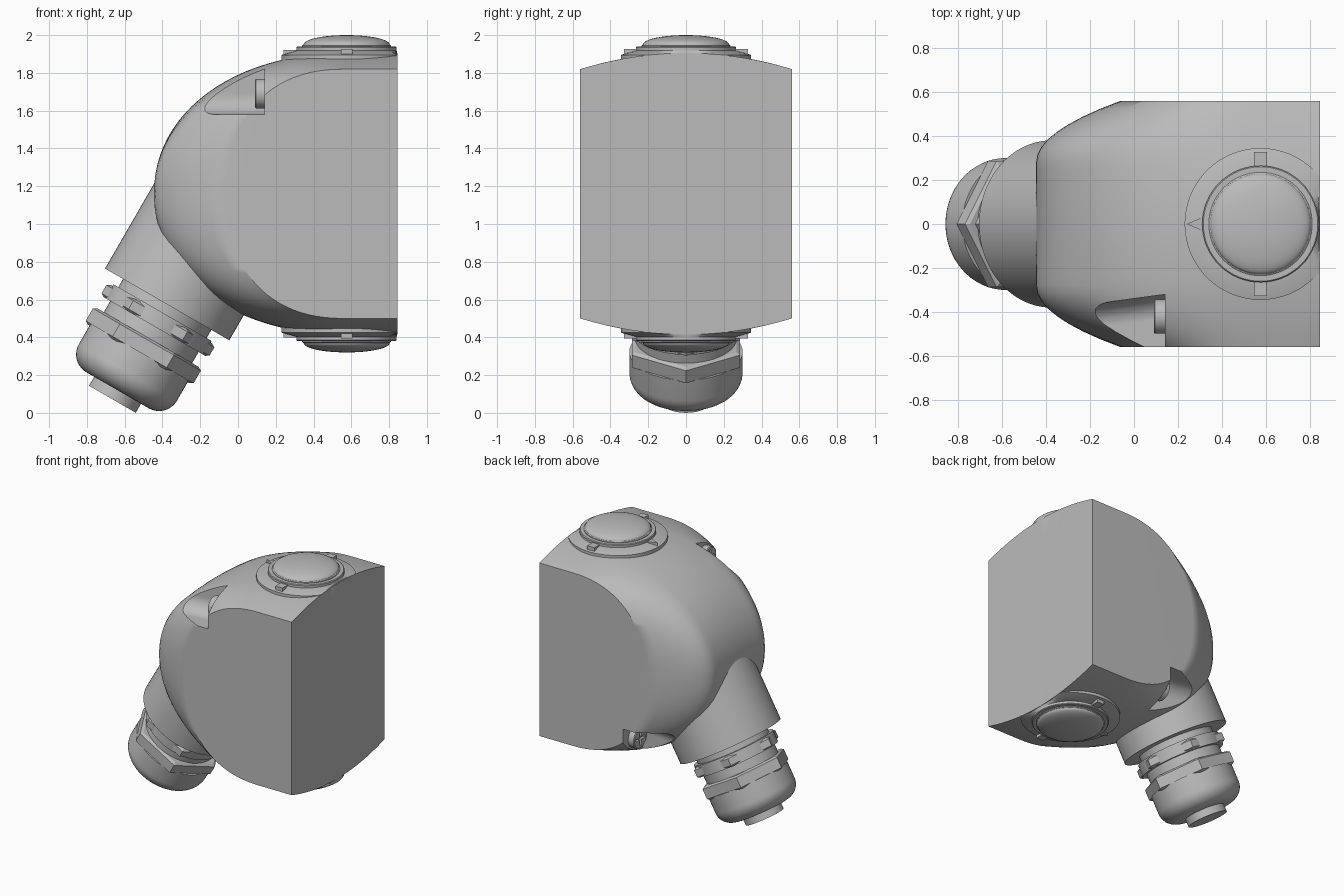
import bpy, bmesh
from math import sin, cos, pi
from mathutils import Matrix, Vector

if "Cube" in bpy.data.objects:
    bpy.data.objects.remove(bpy.data.objects["Cube"])

grey = bpy.data.materials.new("plain grey")
grey.use_nodes = True
COLOR = (0.5, 0.5, 0.5, 1)
grey.diffuse_color = COLOR
grey.node_tree.nodes["Principled BSDF"].inputs["Base Color"].default_value = COLOR

MID = 1.16          # height of the body's middle
HALF = 0.56         # half depth of the body
RIGHT = 0.845       # flat mounting face
UPPER = Matrix.Translation((0, 0, MID))
LOWER = UPPER @ Matrix.Rotation(pi, 4, 'X')


def make(name, bm, matrix=Matrix()):
    bmesh.ops.transform(bm, matrix=matrix, verts=bm.verts)
    bmesh.ops.recalc_face_normals(bm, faces=bm.faces)
    mesh = bpy.data.meshes.new(name)
    bm.to_mesh(mesh)
    bm.free()
    mesh.materials.append(grey)
    ob = bpy.data.objects.new(name, mesh)
    bpy.context.collection.objects.link(ob)
    return ob


def select(ob):
    bpy.ops.object.select_all(action='DESELECT')
    ob.select_set(True)
    bpy.context.view_layer.objects.active = ob


def smooth(ob, angle=pi / 6):
    select(ob)
    bpy.ops.object.shade_smooth_by_angle(angle=angle)
    return ob


def loft(rings):
    """Closed solid through rings of equal length."""
    bm = bmesh.new()
    loops = [[bm.verts.new(p) for p in ring] for ring in rings]
    n = len(loops[0])
    for a, b in zip(loops, loops[1:]):
        for i in range(n):
            j = (i + 1) % n
            bm.faces.new((a[i], a[j], b[j], b[i]))
    bm.faces.new(loops[0])
    bm.faces.new(loops[-1])
    return bm


def turned(profile, segs=64, phase=0.0):
    """Solid of revolution about z from (radius, height) pairs."""
    angles = [phase + 2 * pi * i / segs for i in range(segs)]
    return loft([[(r * cos(a), r * sin(a), z) for a in angles] for r, z in profile])


def box(size, centre):
    bm = bmesh.new()
    bmesh.ops.create_cube(bm, size=1)
    bmesh.ops.transform(bm, verts=bm.verts,
                        matrix=Matrix.Translation(centre) @ Matrix.Diagonal((*size, 1)))
    return bm


def cut(ob, cutter):
    cutter.hide_render = True
    mod = ob.modifiers.new("cut", 'BOOLEAN')
    mod.operation, mod.solver, mod.object = 'DIFFERENCE', 'EXACT', cutter
    select(ob)
    bpy.ops.object.modifier_apply(modifier=mod.name)
    bpy.data.objects.remove(cutter)


# Body: rounded outline that shrinks towards the flat sides
def outline(a, b, n, angle):
    return (0.57 - a * cos(angle) ** (2 / n),
            b * (1 if angle > 0 else -1) * abs(sin(angle)) ** (2 / n))


def section(y):
    t = abs(y) / HALF
    u = max(0, 2 * t - 1)
    ring = []
    steps = 48
    for i in range(steps + 1):
        angle = pi * (i / steps - 0.5) * 0.9999
        x0, z0 = outline(1.015, 0.745, 2.1, angle)
        x1, z1 = outline(0.63, 0.66, 2.3, angle)
        f = t * t + (u * u - t * t) * cos(angle)
        ring.append((x0 + (x1 - x0) * f, y, z0 + (z1 - z0) * f))
    return [(RIGHT, y, ring[0][2])] + ring + [(RIGHT, y, ring[-1][2])]


body = make("body", loft([section(HALF * i / 16) for i in range(-16, 17)]), UPPER)

# Screw pockets: diagonally opposite, each with a cross-head screw
for side, frame in (("upper", UPPER), ("lower", LOWER)):
    arc = [(-0.43 + 0.11 * cos(a), 0.53 - 0.11 * sin(a))
           for a in (pi / 2 * i / 10 for i in range(11))]
    slot = [(-0.8, 0.9), (-0.32, 0.9)] + arc + [(-0.8, 0.42)]
    pocket = loft([[(x, y + shift, z) for y, z in slot]
                   for x, shift in ((-0.6, -0.1), (0.14, 0))])
    cut(body, make("pocket_cutter", pocket, frame))

    axis = frame @ Matrix.Translation((0.15, -0.42, 0.53)) @ Matrix.Rotation(-pi / 2, 4, 'Y')
    screw = make(side + "_screw", turned([(0.078, 0), (0.078, 0.055), (0.072, 0.06)], 32), axis)
    for size in ((0.11, 0.02, 0.05), (0.02, 0.11, 0.05)):
        cut(screw, make("cross_cutter", box(size, (0, 0, 0.065)), axis))
    smooth(screw)

smooth(body)
weighted = body.modifiers.new("flat sides", 'WEIGHTED_NORMAL')
weighted.keep_sharp = True

# Round covers on the top and the bottom
for side, frame in (("top", UPPER), ("bottom", LOWER)):
    at = frame @ Matrix.Translation((0.575, 0, 0))
    flange = turned([(0.345, 0.6), (0.345, 0.735), (0.265, 0.758)])
    for v in flange.verts:
        v.co.x = min(v.co.x, RIGHT - 0.575)
    smooth(make(side + "_flange", flange, at))
    smooth(make(side + "_ring", turned([(0.265, 0.7), (0.265, 0.775), (0.26, 0.78)]), at))
    dome = [(0.235, 0.76), (0.235, 0.785)]
    dome += [(0.228 * cos(a), 0.79 + 0.05 * sin(a))
             for a in (pi / 2 * i / 12 for i in range(12))] + [(0.002, 0.84)]
    smooth(make(side + "_dome", turned(dome), at))
    for y in (-0.295, 0.295):
        make(side + "_tab", box((0.06, 0.065, 0.05), (0, y, 0.742)), at)
    pointer = [[(-0.335, 0, z), (-0.262, -0.032, z), (-0.262, 0.032, z)] for z in (0.7, 0.762)]
    make(side + "_pointer", loft(pointer), at)

# Slanted neck and cable gland, turned about one tilted axis
tilt = Matrix.Translation((-0.665, 0, 0.072)) @ Matrix.Rotation(pi / 6, 4, 'Y')
round_over = [(0.19 + 0.11 * sin(a), 0.165 - 0.11 * cos(a))
              for a in (pi / 2 * i / 10 for i in range(11))]
for name, profile in (
        ("neck", [(0.38, 0.58), (0.38, 1.2)]),
        ("gland_collar", [(0.27, 0.35), (0.27, 0.6)]),
        ("gland_flange", [(0.3, 0.445), (0.3, 0.53)]),
        ("gland_cap", round_over + [(0.3, 0.29)]),
        ("cable_stub", [(0.143, 0), (0.143, 0.2)])):
    smooth(make(name, turned(profile), tilt))
for name, low, high in (("gland_nut", 0.277, 0.377), ("gland_base_nut", 0.445, 0.52)):
    nut = turned([(0.31, low), (0.33, low + 0.012), (0.33, high - 0.012), (0.31, high)], 6)
    make(name, nut, tilt)
